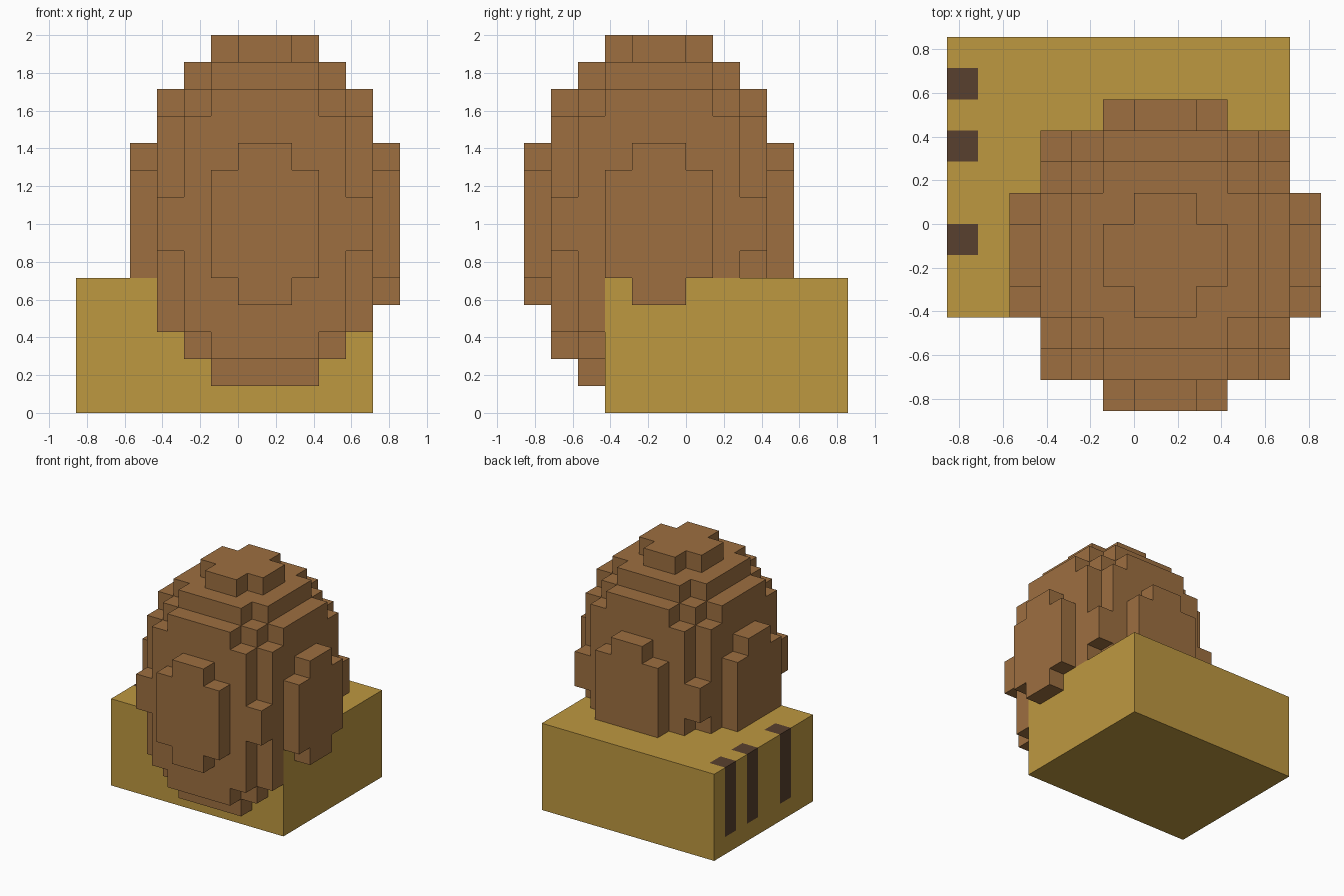
import bpy, bmesh, math
from itertools import product
from mathutils import Vector

UNIT = 1 / 7  # edge of one block


def linear(v):
    v /= 255
    return v / 12.92 if v <= 0.04045 else ((v + 0.055) / 1.055) ** 2.4


def material(name, *rgb):
    mat = bpy.data.materials.new(name)
    mat.use_nodes = True
    colour = [linear(v) for v in rgb] + [1]
    mat.diffuse_color = colour
    mat.node_tree.nodes["Principled BSDF"].inputs["Base Color"].default_value = colour
    return mat


def block(xs, ys, zs):
    """Set of unit cells filling a cuboid."""
    return set(product(range(*xs), range(*ys), range(*zs)))


def cross(a, b, z0, z1):
    """Two overlapping slabs with half sizes a by b and b by a, about the egg axis."""
    cx, cy = 1, -1
    cells = set()
    for w, d in ((a, b), (b, a)):
        cells |= block((cx - w, cx + w), (cy - d, cy + d), (z0, z1))
    return cells


def blocky_mesh(name, cells, solid, mats, rule=lambda c: 0):
    """Skin the cells where they meet open space, merging flat areas."""
    bm = bmesh.new()
    for cell in cells:
        for axis, side in product(range(3), (-1, 1)):
            n = Vector((0, 0, 0))
            n[axis] = side
            if tuple(int(c + k) for c, k in zip(cell, n)) in solid:
                continue
            u = Vector((0, 0, 0))
            u[(axis + 1) % 3] = 0.5
            v = n.cross(u)
            mid = Vector(cell) + Vector((0.5, 0.5, 0.5)) + n / 2
            corners = (mid - u - v, mid + u - v, mid + u + v, mid - u + v)
            face = bm.faces.new([bm.verts.new(p * UNIT) for p in corners])
            face.material_index = rule(cell)
    bmesh.ops.remove_doubles(bm, verts=bm.verts, dist=0.001)
    bmesh.ops.dissolve_limit(bm, angle_limit=math.radians(1), verts=bm.verts,
                             edges=bm.edges, delimit={'MATERIAL'})
    mesh = bpy.data.meshes.new(name)
    bm.to_mesh(mesh)
    bm.free()
    for mat in mats:
        mesh.materials.append(mat)
    obj = bpy.data.objects.new(name, mesh)
    bpy.context.collection.objects.link(obj)
    return obj


default = bpy.data.objects.get("Cube")
if default:
    bpy.data.objects.remove(default, do_unlink=True)

brown = material("warm brown", 157, 111, 64)
gold = material("straw gold", 190, 152, 64)
dark = material("dark brown", 89, 64, 46)

# Base block with three dark slots on its right side
base = block((-6, 5), (-3, 6), (0, 5))


def slot(cell):
    x, y, z = cell
    return int(x == -6 and y in (-1, 2, 4) and z > 0)


blocky_mesh("base_block", base, base, (gold, dark), slot)

# Stepped egg: body layers, each a cross of slabs
egg = set()
for a, b, z0, z1 in ((2, 1, 13, 14), (3, 2, 1, 13), (3, 3, 2, 12),
                     (4, 2, 2, 12), (4, 3, 3, 11), (4, 4, 6, 8)):
    egg |= cross(a, b, z0, z1)

# Raised panels on the four sides
egg |= cross(5, 1, 4, 10) | cross(5, 2, 5, 9)

egg -= base
blocky_mesh("stepped_egg", egg, egg | base, (brown,))
